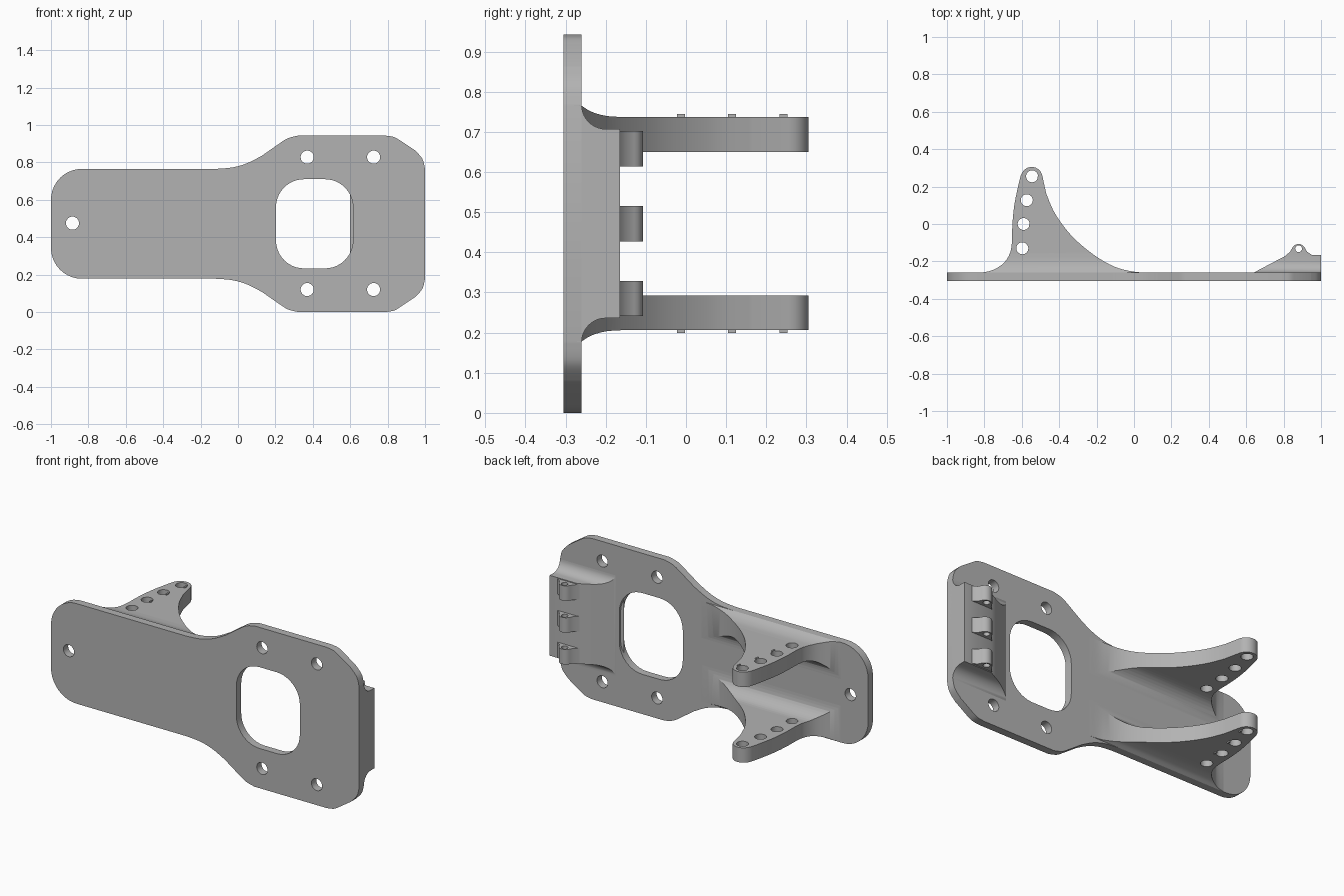
import bpy, bmesh
from math import sin, cos, pi, radians

MID = 0.4715              # height of the symmetry plane
BACK, FRONT = -0.26, -0.305

if "Cube" in bpy.data.objects:
    bpy.data.objects.remove(bpy.data.objects["Cube"])

grey = bpy.data.materials.new("plain grey")
grey.use_nodes = True
COLOUR = (0.45, 0.45, 0.45, 1)
grey.diffuse_color = COLOUR
grey.node_tree.nodes["Principled BSDF"].inputs["Base Color"].default_value = COLOUR


def spline(pts, steps=6):
    """Catmull-Rom curve through the points."""
    p = [pts[0]] + list(pts) + [pts[-1]]
    out = []
    for a, b, c, d in zip(p, p[1:], p[2:], p[3:]):
        for i in range(steps):
            t = i / steps
            out.append(tuple(0.5 * (2 * v + (w - u) * t + (2 * u - 5 * v + 4 * w - x) * t * t
                                    + (3 * v - u - 3 * w + x) * t ** 3)
                             for u, v, w, x in zip(a, b, c, d)))
    return out + [pts[-1]]


def arc(cx, cy, r, start, end, steps=10):
    return [(cx + r * cos(radians(start + (end - start) * i / steps)),
             cy + r * sin(radians(start + (end - start) * i / steps))) for i in range(steps + 1)]


def circle(cx, cy, r):
    return arc(cx, cy, r, 0, 360, 32)[:-1]


def flip(pts):
    return [(u, 2 * MID - v) for u, v in pts]


def prism(name, pts, axis, lo, hi):
    """Extrude a closed outline along one axis."""
    place = {"x": lambda u, v, w: (w, u, v),
             "y": lambda u, v, w: (u, w, v),
             "z": lambda u, v, w: (u, v, w)}[axis]
    bm = bmesh.new()
    face = bm.faces.new([bm.verts.new(place(u, v, lo)) for u, v in pts])
    top = bmesh.ops.extrude_face_region(bm, geom=[face])
    shift = place(0, 0, hi - lo)
    bmesh.ops.translate(bm, vec=shift, verts=[g for g in top["geom"] if isinstance(g, bmesh.types.BMVert)])
    bmesh.ops.recalc_face_normals(bm, faces=bm.faces)
    mesh = bpy.data.meshes.new(name)
    bm.to_mesh(mesh)
    bm.free()
    mesh.materials.append(grey)
    obj = bpy.data.objects.new(name, mesh)
    bpy.context.collection.objects.link(obj)
    return obj


def combine(obj, tools, operation):
    """Apply booleans and discard the tools."""
    for tool in tools:
        mod = obj.modifiers.new("cut", "BOOLEAN")
        mod.operation, mod.object, mod.solver = operation, tool, "EXACT"
    bpy.context.view_layer.update()
    graph = bpy.context.evaluated_depsgraph_get()
    mesh = bpy.data.meshes.new_from_object(obj.evaluated_get(graph))
    obj.modifiers.clear()
    obj.data = mesh
    for tool in tools:
        bpy.data.objects.remove(tool)
    return obj


parts = []

# Base plate with a wide right end
upper = (arc(-0.835, 0.6, 0.165, 180, 90)
         + spline([(-0.12, 0.765), (-0.03, 0.773), (0.05, 0.796), (0.13, 0.837)])
         + spline([(0.22, 0.9), (0.265, 0.928), (0.32, 0.943)])
         + spline([(0.79, 0.943), (0.835, 0.935), (0.87, 0.915)])
         + spline([(0.945, 0.865), (0.985, 0.82), (1, 0.765)]))
plate = prism("base_plate", upper + flip(upper)[::-1], "y", FRONT, BACK)

# Window and bolt holes
corner = 0.15
window = []
for cx, cz, a in ((0.465, 0.56, 0), (0.353, 0.56, 90), (0.353, 0.383, 180), (0.465, 0.383, 270)):
    window += arc(cx, cz, corner, a, a + 90)
cutters = [prism("window_cutter", window, "y", -0.5, 0)]
for x, z in ((-0.885, 0.475), (0.37, 0.828), (0.725, 0.828), (0.37, 0.12), (0.725, 0.12)):
    cutters.append(prism("bolt_cutter", circle(x, z, 0.035), "y", -0.5, 0))
parts.append(combine(plate, cutters, "DIFFERENCE"))

# Two curved fins, filleted into the plate
fin_outline = (spline([(-0.82, BACK), (-0.76, -0.248), (-0.7, -0.212), (-0.665, -0.16), (-0.653, -0.1),
                       (-0.65, 0), (-0.64, 0.1), (-0.62, 0.2), (-0.605, 0.26)])
               + arc(-0.547, 0.247, 0.058, 155, 10)
               + spline([(-0.47, 0.165), (-0.43, 0.07), (-0.37, -0.02), (-0.3, -0.096),
                         (-0.2, -0.175), (-0.1, -0.23), (0, -0.255), (0.08, BACK)])
               + [(0.08, -0.28), (-0.82, -0.28)])
fin_section = (spline([(BACK, 0.765), (-0.235, 0.75), (-0.2, 0.74), (-0.16, 0.737)])
               + [(0.4, 0.737), (0.4, 0.65)]
               + arc(-0.16, 0.55, 0.1, 90, 180)
               + [(-0.29, 0.55), (-0.29, 0.765)])
pin_holes = [(-0.545, 0.255), (-0.573, 0.127), (-0.59, 0), (-0.597, -0.13)]
for side, section in (("upper", fin_section), ("lower", flip(fin_section))):
    fin = prism(side + "_fin", section, "x", -0.9, 0.2)
    combine(fin, [prism("outline", fin_outline, "z", -0.1, 1.1)], "INTERSECT")
    drills = [prism("drill", circle(x, y, 0.032), "z", -0.1, 1.1) for x, y in pin_holes]
    parts.append(combine(fin, drills, "DIFFERENCE"))
    # Tiny nibs beside the holes
    for i, (x, y) in enumerate(pin_holes[:3]):
        z = 0.74 if side == "upper" else 2 * MID - 0.74
        u, v = x + 0.033, y - 0.012
        box = [(u - 0.004, v - 0.01), (u + 0.004, v - 0.01), (u + 0.004, v + 0.01), (u - 0.004, v + 0.01)]
        parts.append(prism(f"{side}_nib_{i + 1}", box, "z", z - 0.004, z + 0.004))

# Wedge block at the hinge end, with flared ends
half = arc(-0.2, 0.767, 0.06, 180, 270) + [(-0.165, 0.707)]
block_section = half + flip(half)[::-1] + [(-0.28, 0.178), (-0.28, 0.765)]
block = prism("hinge_block", block_section, "x", 0.6, 1)
wedge = [(0.6, -0.28), (0.64, BACK), (0.82, -0.165), (0.82, -0.1), (1.1, -0.1), (1.1, -0.28)]
parts.append(combine(block, [prism("wedge", wedge, "z", 0, 1)], "INTERSECT"))

# Three hinge knuckles
knuckle = ([(0.8, -0.18), (0.815, -0.165), (0.835, -0.148)]
           + arc(0.88, -0.145, 0.038, 155, 25)
           + [(0.925, -0.148), (0.95, -0.165), (0.95, -0.18)])
for i, z in enumerate((0.285, MID, 0.658)):
    lug = prism(f"hinge_knuckle_{i + 1}", knuckle, "z", z - 0.044, z + 0.044)
    pin = prism("pin_cutter", circle(0.88, -0.132, 0.018), "z", 0, 1)
    parts.append(combine(lug, [pin], "DIFFERENCE"))

# Smooth curved walls, keep sharp edges
bpy.ops.object.select_all(action="DESELECT")
for part in parts:
    part.select_set(True)
bpy.context.view_layer.objects.active = parts[0]
bpy.ops.object.shade_smooth_by_angle(angle=radians(30))
